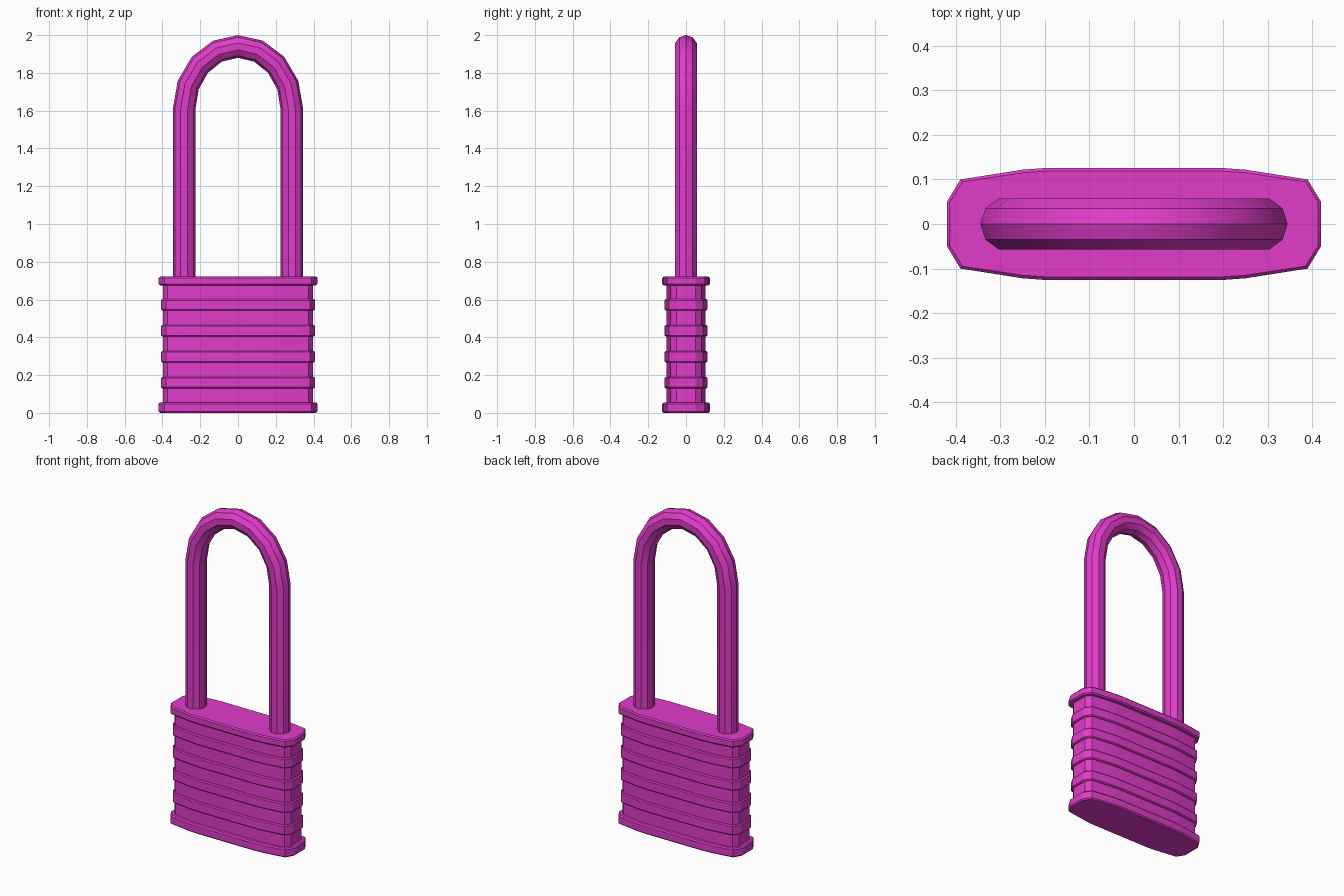
import bpy, bmesh, math
from mathutils import Vector

if "Cube" in bpy.data.objects:
    bpy.data.objects.remove(bpy.data.objects["Cube"], do_unlink=True)

magenta = bpy.data.materials.new("magenta")
magenta.use_nodes = True
COLOUR = (0.75, 0.045, 0.59, 1)
magenta.diffuse_color = COLOUR
magenta.node_tree.nodes["Principled BSDF"].inputs["Base Color"].default_value = COLOUR


def loft(name, loops):
    """Skin a list of equal-length loops and cap both ends."""
    bm = bmesh.new()
    rings = [[bm.verts.new(p) for p in loop] for loop in loops]
    n = len(rings[0])
    for a, b in zip(rings, rings[1:]):
        for i in range(n):
            j = (i + 1) % n
            bm.faces.new((a[i], a[j], b[j], b[i]))
    bm.faces.new(rings[0])
    bm.faces.new(rings[-1])
    bmesh.ops.recalc_face_normals(bm, faces=bm.faces)
    mesh = bpy.data.meshes.new(name)
    bm.to_mesh(mesh)
    bm.free()
    mesh.materials.append(magenta)
    obj = bpy.data.objects.new(name, mesh)
    bpy.context.collection.objects.link(obj)
    bpy.ops.object.select_all(action='DESELECT')
    obj.select_set(True)
    bpy.context.view_layer.objects.active = obj
    bpy.ops.object.shade_smooth_by_angle(angle=math.radians(30))
    return obj


def outline(d, z):
    """Body outline shrunk inward by d, at height z."""
    q = [(0.42 - d, 0.05), (0.39 - 0.75 * d, 0.10 - 0.75 * d),
         (0.25, 0.122 - d), (0.195, 0.126 - d)]
    half = q + [(-x, y) for x, y in reversed(q)]
    return [(x, y, z) for x, y in half] + [(-x, -y, z) for x, y in half]


def slab(name, d, z0, z1, bevel):
    """Slab with the body outline and chamfered rims."""
    return loft(name, [outline(d + bevel, z0), outline(d, z0 + bevel),
                       outline(d, z1 - bevel), outline(d + bevel, z1)])


# Body core with end plates and raised ribs
loft("body_core", [outline(0.024, 0.03), outline(0.024, 0.70)])
slab("bottom_plate", 0, 0.0, 0.055, 0.007)
slab("top_plate", 0, 0.675, 0.722, 0.007)
for i in range(4):
    z = 0.13 + 0.137 * i
    slab(f"rib_{i + 1}", 0.013, z, z + 0.061, 0.006)

# Shackle: ten-sided tube along two legs and an elliptical arch
LEG, RISE, BASE, R = 0.285, 0.33, 1.61, 0.06
path = [(Vector((LEG, 0, 0.69)), Vector((1, 0, 0)))]
for k in range(9):
    t = math.pi * k / 8
    out = Vector((math.cos(t), 0, math.sin(t)))
    path.append((Vector((LEG * out.x, 0, BASE + RISE * out.z)), out))
path.append((Vector((-LEG, 0, 0.69)), Vector((-1, 0, 0))))

side = Vector((0, 1, 0))
loft("shackle", [[c + R * (math.cos(a) * out + math.sin(a) * side)
                  for a in (math.tau * i / 10 for i in range(10))]
                 for c, out in path])
bpy.data.objects["shackle"].data.shade_smooth()
bpy.ops.object.shade_smooth_by_angle(angle=math.radians(40))
